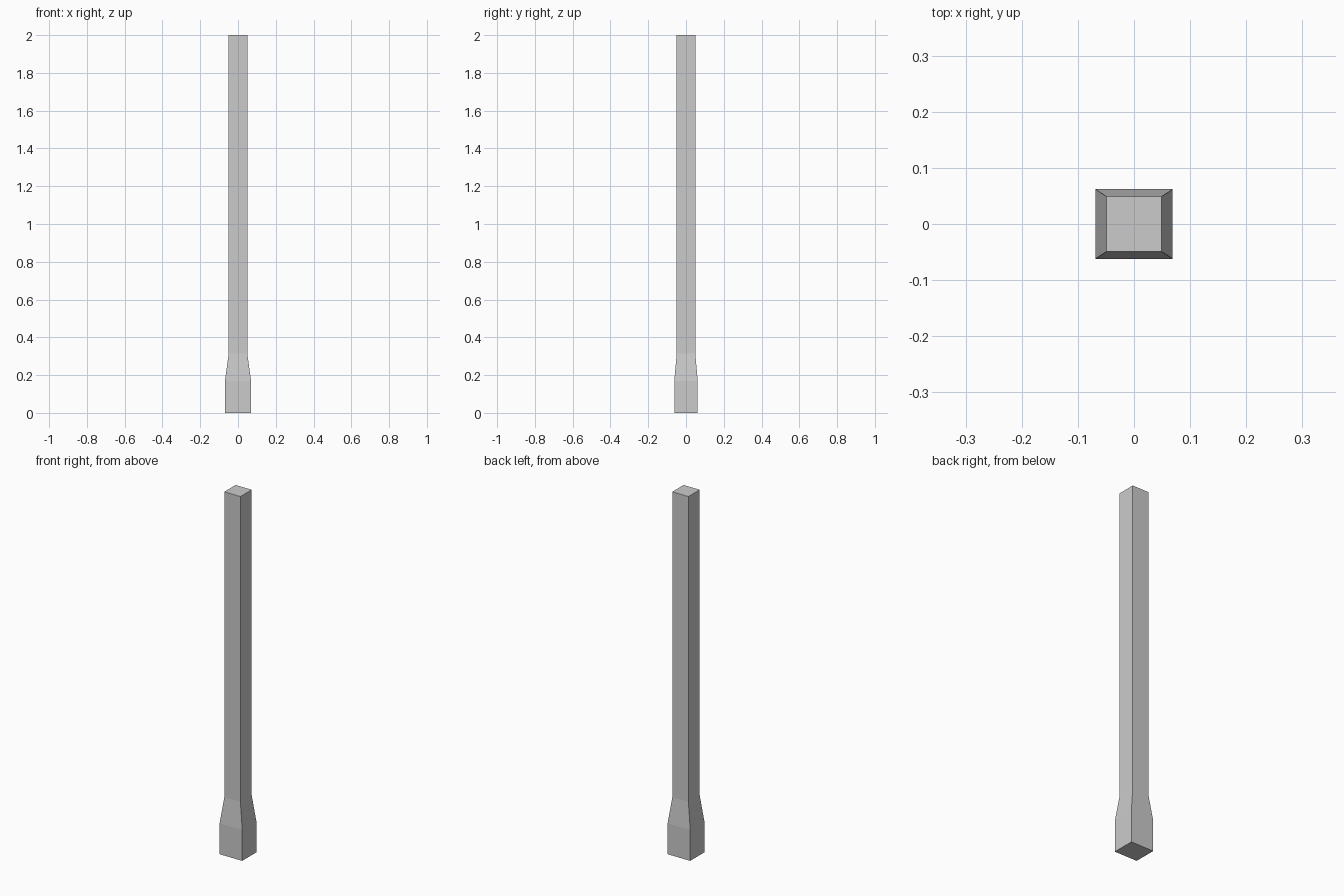
import bpy
import bmesh

if "Cube" in bpy.data.objects:
    bpy.data.objects.remove(bpy.data.objects["Cube"])

# Square post profile: half width x, half depth y, height
SECTIONS = [
    (0.069, 0.062, 0.0),    # foot bottom
    (0.069, 0.062, 0.17),   # foot top
    (0.049, 0.049, 0.315),  # end of taper
    (0.049, 0.049, 2.0),    # shaft top
]

bm = bmesh.new()
rings = [[bm.verts.new((sx * hx, sy * hy, z))
          for sx, sy in ((-1, -1), (1, -1), (1, 1), (-1, 1))]
         for hx, hy, z in SECTIONS]

# Side walls between neighbouring sections
for low, high in zip(rings, rings[1:]):
    for i in range(4):
        j = (i + 1) % 4
        bm.faces.new((low[i], low[j], high[j], high[i]))

# End caps
bm.faces.new(rings[0][::-1])
bm.faces.new(rings[-1])

mesh = bpy.data.meshes.new("post")
bm.to_mesh(mesh)
bm.free()
post = bpy.data.objects.new("post", mesh)
bpy.context.collection.objects.link(post)
